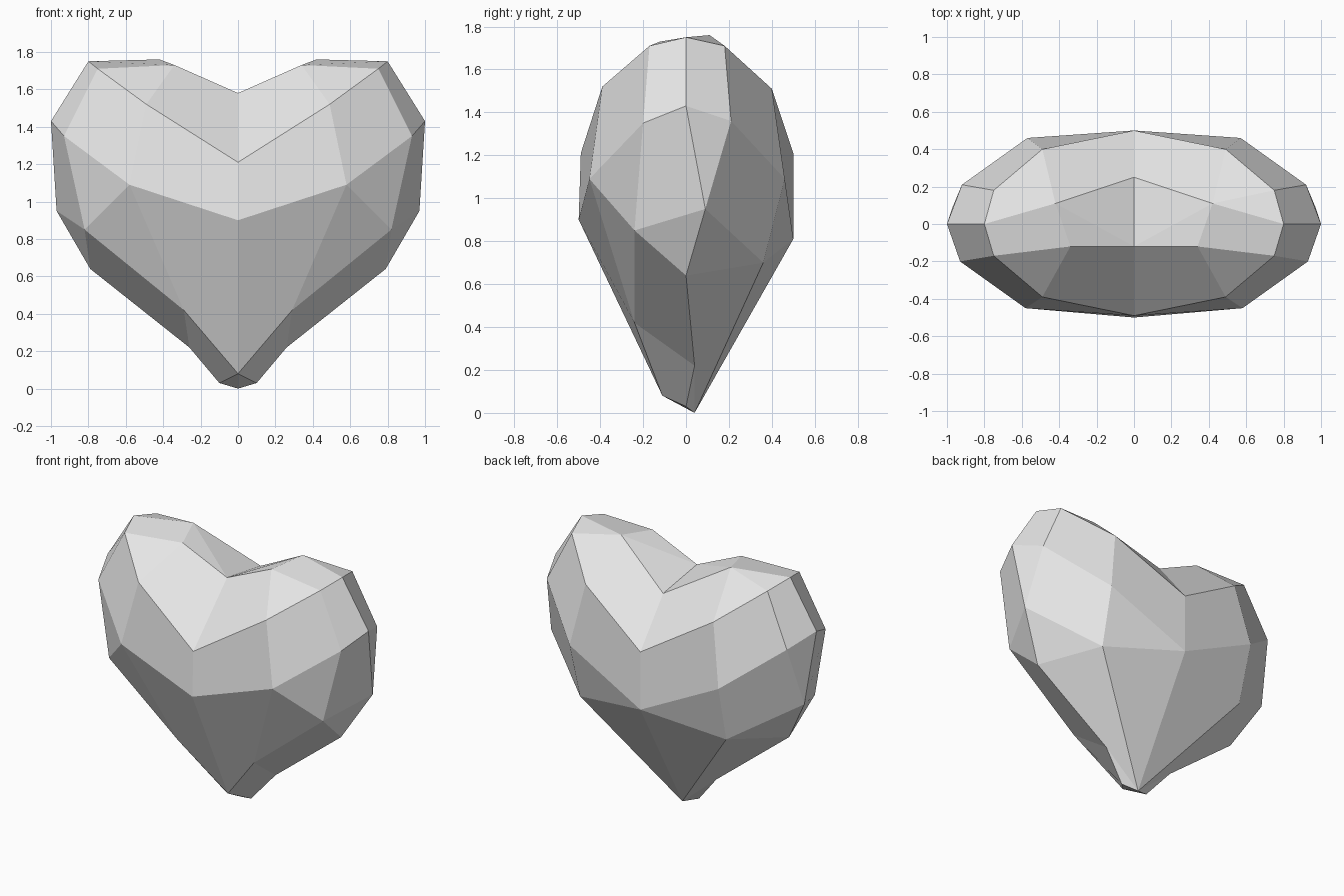
import bpy
import bmesh
from mathutils import Vector

default_cube = bpy.data.objects.get("Cube")
if default_cube:
    bpy.data.objects.remove(default_cube, do_unlink=True)

# Single flat stone colour
stone = bpy.data.materials.new("pale_grey")
stone.use_nodes = True
grey = (0.8, 0.8, 0.8, 1)
stone.diffuse_color = grey
stone.node_tree.nodes["Principled BSDF"].inputs["Base Color"].default_value = grey

bm = bmesh.new()


def ring(*points):
    """Add a chain of vertices running from the front to the back."""
    return [bm.verts.new(Vector(p)) for p in points]


def face(*verts):
    return bm.faces.new(verts)


def strip(upper, lower):
    """Join two chains of equal length with quads."""
    for i in range(len(upper) - 1):
        face(upper[i], upper[i + 1], lower[i + 1], lower[i])


# Left half: cleft and lobe top, shoulder ring, widest ring
cleft_front, lobe_front, lobe_back, cleft_back = ring(
    (0, -.12, 1.58), (.34, -.12, 1.73), (.42, .11, 1.76), (0, .25, 1.52))
shoulder = ring((0, -.49, 1.21), (.49, -.39, 1.52), (.75, -.17, 1.71), (.8, 0, 1.75),
                (.75, .18, 1.71), (.49, .4, 1.51), (0, .5, 1.21))
belly = ring((0, -.5, .9), (.58, -.45, 1.09), (.93, -.2, 1.35), (1, 0, 1.43),
             (.92, .21, 1.36), (.57, .46, 1.09), (0, .5, .81))

# Left half: lower flank and the blunt tip
flank_front, flank_side, flank_low, flank_back = ring(
    (.82, -.24, .85), (.97, .09, .95), (.79, 0, .64), (.56, .36, .7))
neck_front, neck_side = ring((.29, -.24, .42), (.26, .04, .22))
tip_front, tip_side, tip = ring((0, -.11, .08), (.1, 0, .03), (0, .04, 0))

# Lobe top facets
front, front_outer, corner_front, side, corner_back, back_outer, back = shoulder
face(front, front_outer, lobe_front, cleft_front)
face(front_outer, corner_front, lobe_front)
face(lobe_front, corner_front, side, lobe_back)
face(side, corner_back, lobe_back)
face(corner_back, back_outer, lobe_back)
face(back_outer, back, cleft_back, lobe_back)
face(cleft_front, lobe_front, lobe_back)
face(cleft_front, lobe_back, cleft_back)

# Band around the upper body
strip(shoulder, belly)

# Flank facets
front, front_outer, corner_front, side, corner_back, back_outer, back = belly
face(front_outer, corner_front, flank_front)
face(corner_front, side, flank_side, flank_front)
face(side, corner_back, flank_side)
face(corner_back, back_outer, flank_back, flank_side)
face(back_outer, back, flank_back)
face(flank_front, flank_side, flank_low)
face(flank_side, flank_back, flank_low)

# Facets tapering to the tip
face(front, front_outer, neck_front, tip_front)
face(front_outer, flank_front, neck_front)
face(flank_front, flank_low, neck_side, neck_front)
face(flank_low, flank_back, neck_side)
face(flank_back, tip, neck_side)
face(flank_back, back, tip)
face(neck_front, neck_side, tip_side, tip_front)
face(neck_side, tip, tip_side)
face(tip_front, tip_side, tip)

# Mirror to the right half, weld the seam and face all normals outward
half = bm.verts[:] + bm.edges[:] + bm.faces[:]
copied = bmesh.ops.duplicate(bm, geom=half)["geom"]
for vert in copied:
    if isinstance(vert, bmesh.types.BMVert):
        vert.co.x = -vert.co.x
bmesh.ops.remove_doubles(bm, verts=bm.verts[:], dist=0.001)
bmesh.ops.recalc_face_normals(bm, faces=bm.faces[:])

mesh = bpy.data.meshes.new("faceted_heart")
bm.to_mesh(mesh)
bm.free()
mesh.materials.append(stone)
heart = bpy.data.objects.new("faceted_heart", mesh)
bpy.context.collection.objects.link(heart)
